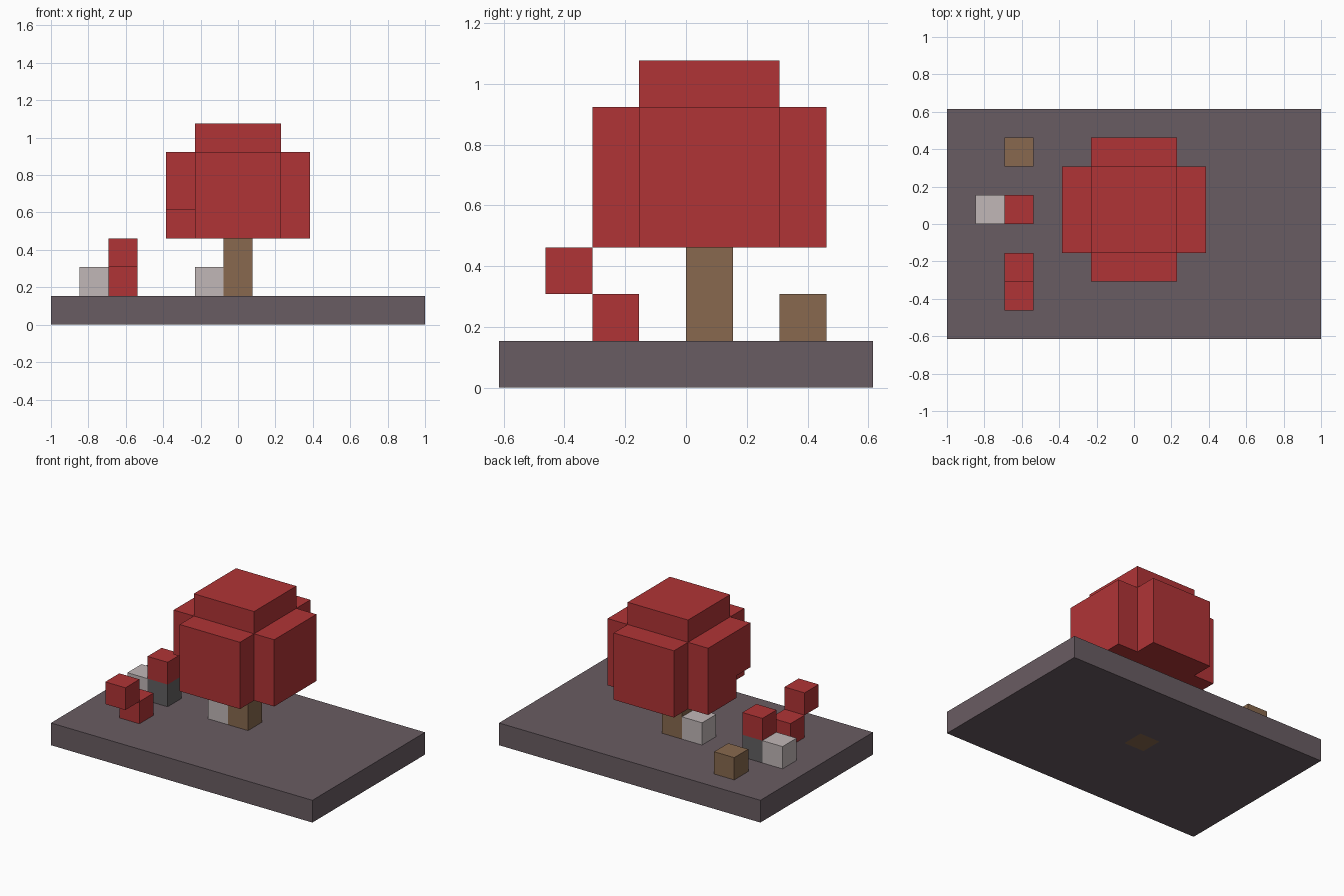
import bpy
import bmesh
from mathutils import Vector

U = 2 / 13  # edge length of one block

if "Cube" in bpy.data.objects:
    bpy.data.objects.remove(bpy.data.objects["Cube"], do_unlink=True)


def material(name, *srgb):
    linear = [((c / 255 + 0.055) / 1.055) ** 2.4 for c in srgb] + [1.0]
    mat = bpy.data.materials.new(name)
    mat.use_nodes = True
    mat.diffuse_color = linear
    mat.node_tree.nodes["Principled BSDF"].inputs["Base Color"].default_value = linear
    return mat


SOIL = material("dusky purple ground", 105, 92, 98)
LEAF = material("leaf red", 176, 52, 54)
BARK = material("bark brown", 136, 105, 78)
PALE = material("pale stone", 193, 183, 183)
DARK = material("dark stone", 98, 96, 97)


def finish(bm, name, *mats):
    bmesh.ops.recalc_face_normals(bm, faces=bm.faces)
    mesh = bpy.data.meshes.new(name)
    bm.to_mesh(mesh)
    bm.free()
    for mat in mats:
        mesh.materials.append(mat)
    obj = bpy.data.objects.new(name, mesh)
    bpy.context.collection.objects.link(obj)
    return obj


def box_mesh(low, high):
    """Box between two corners given in block units."""
    low, high = Vector(low), Vector(high)
    bm = bmesh.new()
    bmesh.ops.create_cube(bm, size=1)
    bmesh.ops.scale(bm, vec=(high - low) * U, verts=bm.verts)
    bmesh.ops.translate(bm, vec=(low + high) * U / 2, verts=bm.verts)
    return bm


def box(name, low, high, mat):
    return finish(box_mesh(low, high), name, mat)


def block(name, x, y, z, mat):
    return box(name, (x, y, z), (x + 1, y + 1, z + 1), mat)


# Ground slab, with the foot of the trunk showing on its underside
bm = box_mesh((-6.5, -4, 0), (6.5, 4, 1))
for point, normal in (((-.5, 0, 0), (1, 0, 0)), ((.5, 0, 0), (1, 0, 0)),
                      ((0, 0, 0), (0, 1, 0)), ((0, 1, 0), (0, 1, 0))):
    bmesh.ops.bisect_plane(bm, geom=bm.verts[:] + bm.edges[:] + bm.faces[:],
                           plane_co=Vector(point) * U, plane_no=normal)
for face in bm.faces:
    c = face.calc_center_median() / U
    if c.z < .1 and abs(c.x) < .5 and 0 < c.y < 1:
        face.material_index = 1
finish(bm, "ground_slab", SOIL, BARK)

# Tree
box("trunk", (-.5, 0, 1), (.5, 1, 3), BARK)
box("canopy_core", (-1.5, -1, 3), (1.5, 2, 7), LEAF)
box("canopy_front", (-1.5, -2, 3), (1.5, -1, 6), LEAF)
box("canopy_back", (-1.5, 2, 3), (1.5, 3, 6), LEAF)
box("canopy_left", (1.5, -1, 3), (2.5, 2, 6), LEAF)

# Right side of the canopy, missing one block at its lower front corner
bm = bmesh.new()
outline = [(0, 3), (2, 3), (2, 6), (-1, 6), (-1, 4), (0, 4)]
side = bm.faces.new([bm.verts.new(Vector((-2.5, y, z)) * U) for y, z in outline])
made = bmesh.ops.extrude_face_region(bm, geom=[side])["geom"]
bmesh.ops.translate(bm, vec=(U, 0, 0),
                    verts=[v for v in made if isinstance(v, bmesh.types.BMVert)])
finish(bm, "canopy_right", LEAF)

# Loose blocks on the ground
block("trunk_stone", -1.5, 0, 1, PALE)
block("pale_stone", -5.5, 0, 1, PALE)
block("dark_stone", -4.5, 0, 1, DARK)
block("stone_leaf_cap", -4.5, 0, 2, LEAF)
block("stump", -4.5, 2, 1, BARK)
block("low_leaf_block", -4.5, -2, 1, LEAF)
block("high_leaf_block", -4.5, -3, 2, LEAF)
